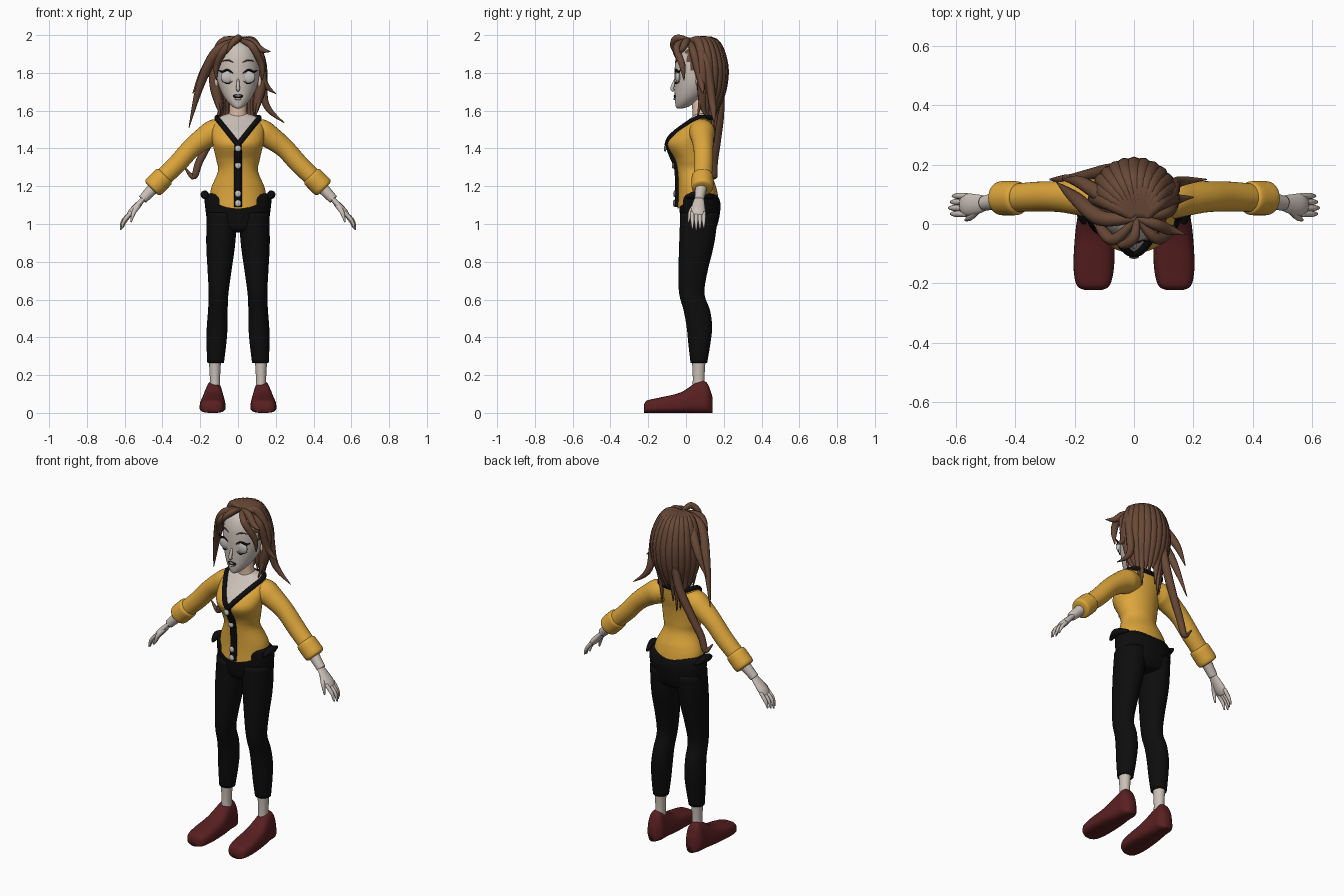
import bpy, bmesh, math, random
from mathutils import Vector

random.seed(4)
COLS = {"skin": (.6, .53, .48), "peach": (.8, .55, .42), "yellow": (.72, .38, .045),
        "black": (.004, .004, .004), "brown": (.14, .066, .038), "maroon": (.1, .014, .015),
        "pale_grey": (.55, .54, .53)}
M = {}
for k, c in COLS.items():
    M[k] = bpy.data.materials.new(k)
    M[k].diffuse_color = (*c, 1)


def spline(rows, n):
    """Catmull-Rom samples through rows of numbers."""
    out, m = [], len(rows) - 1
    for i in range(n + 1):
        u = i / n * m
        k = min(int(u), m - 1)
        t = u - k
        p = [rows[max(0, min(m, j))] for j in (k - 1, k, k + 1, k + 2)]
        out.append([.5 * (2 * b + (c - a) * t + (2 * a - 5 * b + 4 * c - d) * t * t
                          + (3 * b - a - 3 * c + d) * t ** 3) for a, b, c, d in zip(*p)])
    return out


def finish(name, bm, mats, rule=None):
    bmesh.ops.recalc_face_normals(bm, faces=bm.faces)
    for f in bm.faces:
        f.smooth = True
        if rule:
            f.material_index = rule(f.calc_center_median())
    me = bpy.data.meshes.new(name)
    bm.to_mesh(me)
    bm.free()
    for m in mats:
        me.materials.append(M[m])
    bpy.context.collection.objects.link(bpy.data.objects.new(name, me))


def skin_rings(name, rings, mats, rule=None):
    bm = bmesh.new()
    vs = [[bm.verts.new(p) for p in r] for r in rings]
    n = len(rings[0])
    for a, b in zip(vs, vs[1:]):
        for i in range(n):
            bm.faces.new((a[i], a[(i + 1) % n], b[(i + 1) % n], b[i]))
    bm.faces.new(vs[0])
    bm.faces.new(vs[-1])
    finish(name, bm, mats, rule)


def loft(name, prof, mats, n=30, seg=40, rule=None, warp=None, cx=lambda z: 0):
    """Stacked ellipses; rows are (z, half width, y front, y back)."""
    rings = []
    for z, rx, yf, yb in spline(prof, n):
        ring = []
        for i in range(seg):
            a = math.tau * i / seg
            v = Vector((cx(z) + rx * math.cos(a), (yf + yb) / 2 + (yb - yf) / 2 * math.sin(a), z))
            ring.append(warp(v, a) if warp else v)
        rings.append(ring)
    skin_rings(name, rings, mats, rule)


def tube(name, pts, mat, n=18, seg=10, flat=1, s=1):
    """Swept tube; points are (x, y, z, radius), s mirrors in x."""
    q = spline(pts, n)
    P = [Vector((s * p[0], p[1], p[2])) for p in q]
    T = [(P[min(i + 1, n)] - P[max(i - 1, 0)]).normalized() for i in range(n + 1)]
    u = T[0].cross(Vector((0, 1, 0))).normalized()
    rings = []
    for i in range(n + 1):
        if i:
            u = T[i - 1].rotation_difference(T[i]) @ u
        w, r = T[i].cross(u), max(q[i][3], .001)
        rings.append([P[i] + r * (math.cos(a) * flat * u + math.sin(a) * w)
                      for a in (math.tau * j / seg for j in range(seg))])
    skin_rings(name, rings, [mat])


def ball(name, loc, size, mat, keep=None):
    bm = bmesh.new()
    bmesh.ops.create_uvsphere(bm, u_segments=32, v_segments=20, radius=1)
    for v in bm.verts:
        v.co = Vector([c * s + l for c, s, l in zip(v.co, size, loc)])
    if keep:
        bmesh.ops.delete(bm, geom=[f for f in bm.faces if not keep(f.calc_center_median())],
                         context='FACES')
    finish(name, bm, [mat])


# Cardigan body, with the open V of skin set by rule
TORSO = [(1.13, .148, -.045, .178), (1.19, .142, -.04, .165), (1.28, .106, -.045, .125),
         (1.34, .115, -.058, .12), (1.42, .133, -.098, .125), (1.48, .14, -.065, .135),
         (1.53, .135, -.01, .14), (1.562, .115, .025, .14), (1.585, .05, .05, .12)]
DENSE = spline(TORSO, 200)


def hem(v, a):
    if v.z < 1.22:
        v.z -= .05 * math.sin(a) ** 2 * (1.22 - v.z) / .09
    return v


def front_y(x, z):
    _, rx, yf, yb = min(DENSE, key=lambda q: abs(q[0] - z))
    return (yf + yb) / 2 - (yb - yf) / 2 * math.sqrt(max(0, 1 - (x / rx) ** 2))


loft("cardigan", TORSO, ["yellow", "skin"], 100, 120, warp=hem,
     rule=lambda c: int(c.z > 1.566 or (c.y < .085 and abs(c.x) < (c.z - 1.425) * .8)))

# Black collar, button band and buttons
for s in (1, -1):
    pts = [(x, front_y(x, 1.42 + x / .8) - .002, 1.42 + x / .8, .014) for x in (0, .025, .05, .075, .097)]
    pts += [(.112, .07, 1.564, .013), (.08, .128, 1.563, .014), (0, .14, 1.56, .014)]
    tube("collar", pts, "black", 40, s=s)
tube("button_band", [(0, front_y(0, max(z, 1.13)) + .004, z, .021)
                     for z in (1.43, 1.37, 1.31, 1.25, 1.17, 1.09)], "black", 40, 16)
for z in (1.4, 1.31, 1.16, 1.11):
    ball("button", (0, front_y(0, max(z, 1.14)) - .019, z), (.017, .007, .017), "pale_grey")

# Hips of the trousers
loft("trouser_hips", [(.955, .08, .02, .11), (.98, .15, -.02, .16), (1.09, .174, -.035, .183),
                      (1.15, .172, -.028, .168), (1.165, .14, -.01, .15)], ["black"])

for s in (1, -1):
    # Trouser legs, ankles and shoes
    loft("trouser_leg", [(.265, .044, .024, .112), (.36, .052, .013, .128), (.45, .055, .004, .138),
                         (.54, .052, -.012, .128), (.63, .052, -.036, .098), (.74, .062, -.04, .112),
                         (.9, .077, -.036, .15), (1.06, .08, -.03, .17)], ["black"],
         cx=lambda z: s * (.13 - .043 * z))
    tube("pocket_flap", [(.168, 0, 1.14, .008), (.176, .06, 1.155, .023), (.16, .14, 1.14, .008)],
         "black", s=s)
    loft("ankle", [(.1, .03, .03, .105), (.18, .027, .036, .098), (.3, .034, .03, .105)], ["skin"],
         12, 24, cx=lambda z: s * .122)
    rings = []
    for y, hw, top in spline([(-.222, .03, .045), (-.205, .058, .066), (-.14, .071, .081), (-.03, .069, .108),
                              (.06, .06, .163), (.11, .055, .16), (.14, .025, .085)], 40):
        ring = []
        for i in range(32):
            c, q = math.cos(i * math.pi / 16), math.sin(i * math.pi / 16)
            z = top / 2 + top / 2 * math.copysign(abs(q) ** .6, q)
            x = hw * math.copysign(abs(c) ** .65, c) * (1 - .4 * (max(z, 0) / .165) ** 1.5)
            ring.append((s * (.131 - .03 * y) + x, y, z))
        rings.append(ring)
    skin_rings("shoe", rings, ["maroon"])

    # Sleeves and rolled cuffs
    tube("sleeve", [(.06, .085, 1.495, .05), (.12, .085, 1.487, .068), (.18, .088, 1.453, .06),
                    (.25, .092, 1.398, .052), (.33, .092, 1.31, .05), (.44, .085, 1.205, .046)],
         "yellow", 36, 28, s=s)
    tube("cuff", [(.385 + d, .087, 1.258 - d, r) for d, r in
                  ((0, .044), (.007, .056), (.035, .058), (.065, .056), (.072, .04))], "yellow", 20, 28, s=s)

    # Forearm, palm, fingers and thumb
    tube("forearm", [(.42, .085, 1.22, .034), (.505, .07, 1.13, .025)], "skin", 12, 16, s=s)
    tube("palm", [(.495, .071, 1.14, .024), (.53, .066, 1.1, .034), (.56, .064, 1.066, .038),
                  (.578, .062, 1.045, .028)], "skin", 14, 16, .5, s)
    for k in range(4):
        y, d = .034 + k * .02, .008 - .006 * abs(k - 1)
        tube("finger", [(.563, y, 1.062, .011), (.6 + d, y, 1.018, .01), (.614 + d, y, .977 - d, .004)],
             "skin", 12, 8, s=s)
    tube("thumb", [(.525, .05, 1.1, .014), (.55, .024, 1.064, .012), (.567, .013, 1.01, .004)],
         "skin", 12, 8, s=s)

    # Eyes, lashes, brows and ears
    ball("eye", (s * .055, -.043, 1.778), (.036, .013, .034), "pale_grey")
    tube("upper_lash", [(.02, -.055, 1.793, .002), (.055, -.054, 1.816, .005), (.082, -.04, 1.805, .006),
                        (.105, -.03, 1.815, .001)], "black", s=s)
    tube("lower_lash", [(.03, -.056, 1.755, .001), (.055, -.053, 1.743, .003), (.085, -.035, 1.757, .001)],
         "black", s=s)
    tube("brow", [(.025, -.054, 1.855, .002), (.055, -.047, 1.868, .004), (.085, -.026, 1.86, .001)],
         "brown", s=s)
    ball("ear", (s * .115, .075, 1.755), (.012, .024, .036), "peach")

# Neck and head
loft("neck", [(1.55, .065, .035, .13), (1.585, .047, .035, .12), (1.7, .043, .025, .12)], ["peach"], 14, 28)
loft("head", [(1.612, .012, -.046, -.015), (1.622, .03, -.054, .015), (1.65, .058, -.058, .06),
              (1.69, .084, -.06, .115), (1.75, .107, -.06, .165), (1.82, .115, -.06, .188),
              (1.89, .107, -.052, .185), (1.945, .08, -.025, .16), (1.975, .03, .03, .1)], ["skin"], 40, 48)
tube("nose", [(0, -.058, 1.765, .006), (0, -.073, 1.718, .01), (0, -.062, 1.706, .006)], "skin")
ball("mouth", (0, -.058, 1.676), (.027, .006, .011), "black")
ball("teeth", (0, -.061, 1.678), (.017, .005, .005), "pale_grey")
ball("lower_lip", (0, -.06, 1.662), (.02, .007, .006), "skin")

# Hair cap, cut back to the hairline
ball("hair_cap", (0, .075, 1.835), (.126, .133, .15), "brown",
     lambda c: c.y > -.03 + (1.95 - c.z) * .5 and c.z > 1.68)

# Locks falling down the back
for i in range(13):
    a = math.radians(14 * i - 84)
    sx, cy = math.sin(a), math.cos(a)
    e = random.uniform(1.42, 1.6) if abs(a) < 1 else random.uniform(1.55, 1.64)
    tube("back_lock", [(.02 + .02 * sx, .02, 1.972, .012), (.08 * sx, .06 + .085 * cy, 1.962, .026),
                       (.122 * sx, .075 + .118 * cy, 1.85, .03), (.122 * sx, .075 + .115 * cy, 1.73, .029),
                       (.1 * sx, .08 + .085 * cy, 1.63, .02),
                       (.09 * sx, .1 + .055 * cy, e, .002)], "brown", 24)


# Loose locks: crown to a bend, then to a fine tip
def lock(r, bend, knee, tip):
    tube("loose_lock", [(.01, .02, 1.975, r / 2), (*bend, r), (*knee, r * .85), (*tip, .002)], "brown", 28)


lock(.027, (-.11, .02, 1.915), (-.195, .085, 1.75), (-.26, .14, 1.51))
lock(.025, (-.1, .09, 1.92), (-.18, .14, 1.81), (-.24, .15, 1.69))
lock(.02, (-.065, -.052, 1.93), (-.112, -.015, 1.84), (-.115, 0, 1.76))
lock(.02, (.075, -.048, 1.94), (.125, -.02, 1.84), (.128, -.01, 1.76))
lock(.018, (0, -.045, 1.985), (-.035, -.07, 1.95), (-.06, -.062, 1.9))
lock(.02, (.07, 0, 1.965), (.12, -.02, 1.925), (.172, -.035, 1.912))
lock(.021, (.11, .04, 1.91), (.14, .08, 1.75), (.2, .09, 1.69))
lock(.023, (.12, .1, 1.88), (.145, .14, 1.64), (.245, .15, 1.535))
for s in (1, -1):
    tube("side_lock", [(.11, .08, 1.8, .014), (.115, .08, 1.68, .014), (.09, .06, 1.56, .002)], "brown", s=s)
tube("long_curl", [(-.04, .18, 1.78, .02), (-.08, .18, 1.6, .024), (-.145, .165, 1.45, .022),
                   (-.205, .15, 1.33, .02), (-.235, .15, 1.25, .016), (-.283, .15, 1.3, .003)], "brown", 28)
